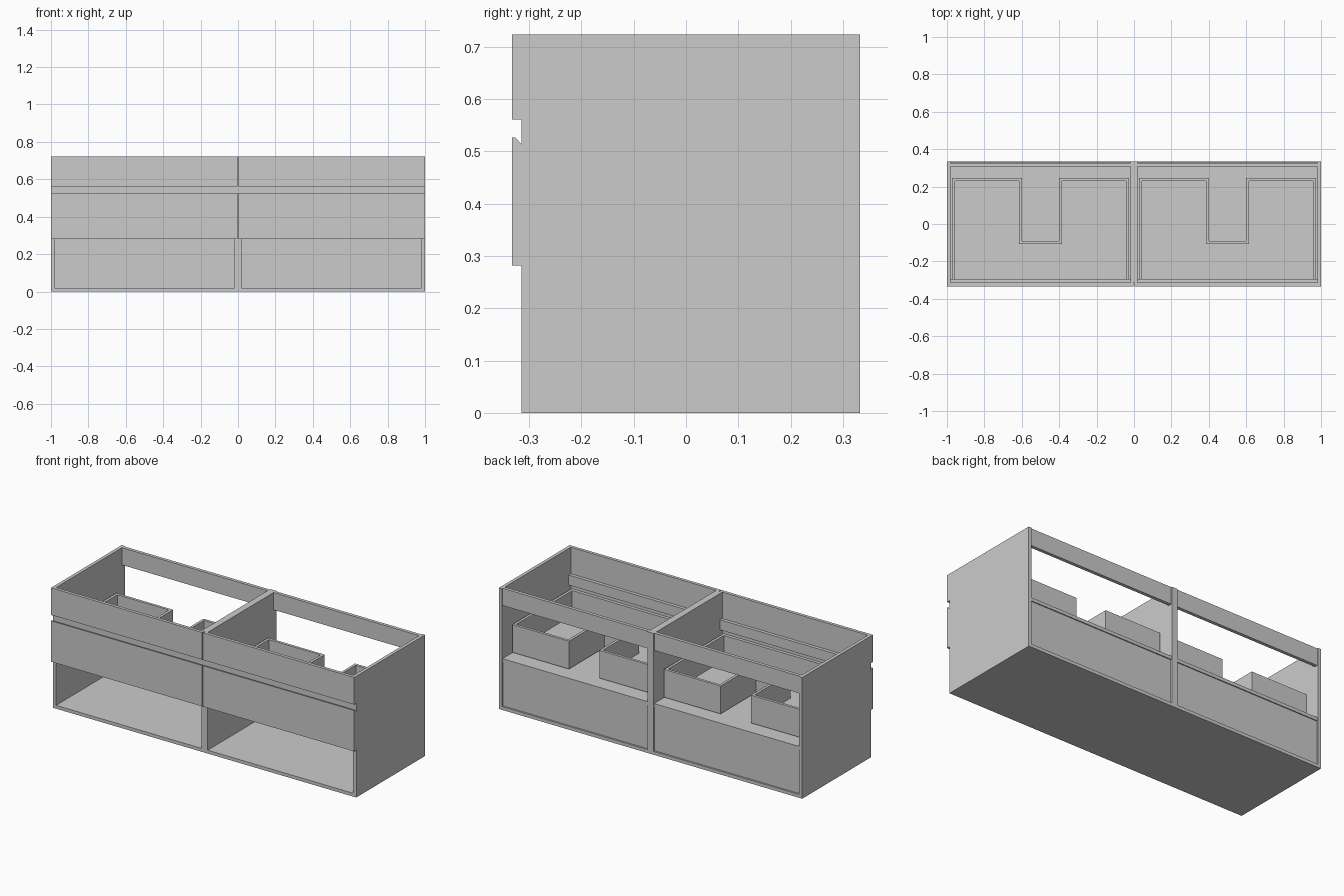
import bpy, bmesh

if "Cube" in bpy.data.objects:
    bpy.data.objects.remove(bpy.data.objects["Cube"])


def prism(name, pts, axis, lo, hi):
    """Extrude a closed 2D profile: axis 'z' takes (x, y), axis 'x' takes (y, z)."""
    def place(p, t):
        return (p[0], p[1], t) if axis == 'z' else (t, p[0], p[1])
    bm = bmesh.new()
    a = [bm.verts.new(place(p, lo)) for p in pts]
    b = [bm.verts.new(place(p, hi)) for p in pts]
    bm.faces.new(a)
    bm.faces.new(b)
    n = len(pts)
    for i in range(n):
        j = (i + 1) % n
        bm.faces.new((a[i], a[j], b[j], b[i]))
    bmesh.ops.recalc_face_normals(bm, faces=bm.faces)
    me = bpy.data.meshes.new(name)
    bm.to_mesh(me)
    bm.free()
    ob = bpy.data.objects.new(name, me)
    bpy.context.collection.objects.link(ob)
    return ob


def box(name, x0, x1, y0, y1, z0, z1):
    x0, x1 = sorted((x0, x1))
    return prism(name, [(x0, y0), (x1, y0), (x1, y1), (x0, y1)], 'z', z0, z1)


FRONT, FACE, BACK, TOP, T = -0.333, -0.314, 0.333, 0.723, 0.02

# centre divider
box("centre_divider", -T, T, FACE, BACK, 0, TOP)

for s, side in ((-1, "left"), (1, "right")):
    # carcass
    box(side + "_side_panel", s * (1 - T), s, FACE, BACK, 0, TOP)
    xi, xo = s * T, s * (1 - T)
    box(side + "_bottom_panel", xi, xo, FACE, BACK, 0, T)
    box(side + "_shelf", xi, xo, FACE, BACK - 0.004, 0.284, 0.304)
    box(side + "_back_panel", xi, xo, 0.305, 0.323, T, 0.284)
    box(side + "_back_rail", xi, xo, 0.307, 0.327, 0.62, TOP)

    # front panels with the grip rail behind the gap
    fa, fb = sorted((s * 0.003, s))
    box(side + "_top_front", fa, fb, FRONT, FACE, 0.561, TOP)
    prism(side + "_drawer_front",
          [(FRONT, 0.282), (FACE, 0.282), (FACE, 0.513), (-0.326, 0.526), (FRONT, 0.526)],
          'x', fa, fb)
    box(side + "_grip_rail", xi, xo, FACE, -0.294, 0.505, 0.565)

    # U-shaped drawer: base outline plus walls around the plumbing notch
    c, w, n, t = s * 0.5, 0.473, 0.10, 0.016
    y0, y1, yn = FACE, 0.246, -0.09
    z0, zb, z1 = 0.312, 0.330, 0.478
    prism(side + "_drawer_base",
          [(c - w, y0), (c + w, y0), (c + w, y1), (c + n, y1),
           (c + n, yn), (c - n, yn), (c - n, y1), (c - w, y1)], 'z', z0, zb)
    box(side + "_drawer_front_wall", c - w + t, c + w - t, y0, -0.295, zb, z1)
    box(side + "_drawer_notch_wall", c - n - t, c + n + t, yn - t, yn, zb, z1)
    for d in (-1, 1):
        box(side + "_drawer_side_wall", c + d * (w - t), c + d * w, y0, y1, zb, z1)
        box(side + "_drawer_notch_side", c + d * n, c + d * (n + t), yn, y1 - t, zb, z1)
        box(side + "_drawer_back_wall", c + d * n, c + d * (w - t), y1 - t, y1, zb, z1)
